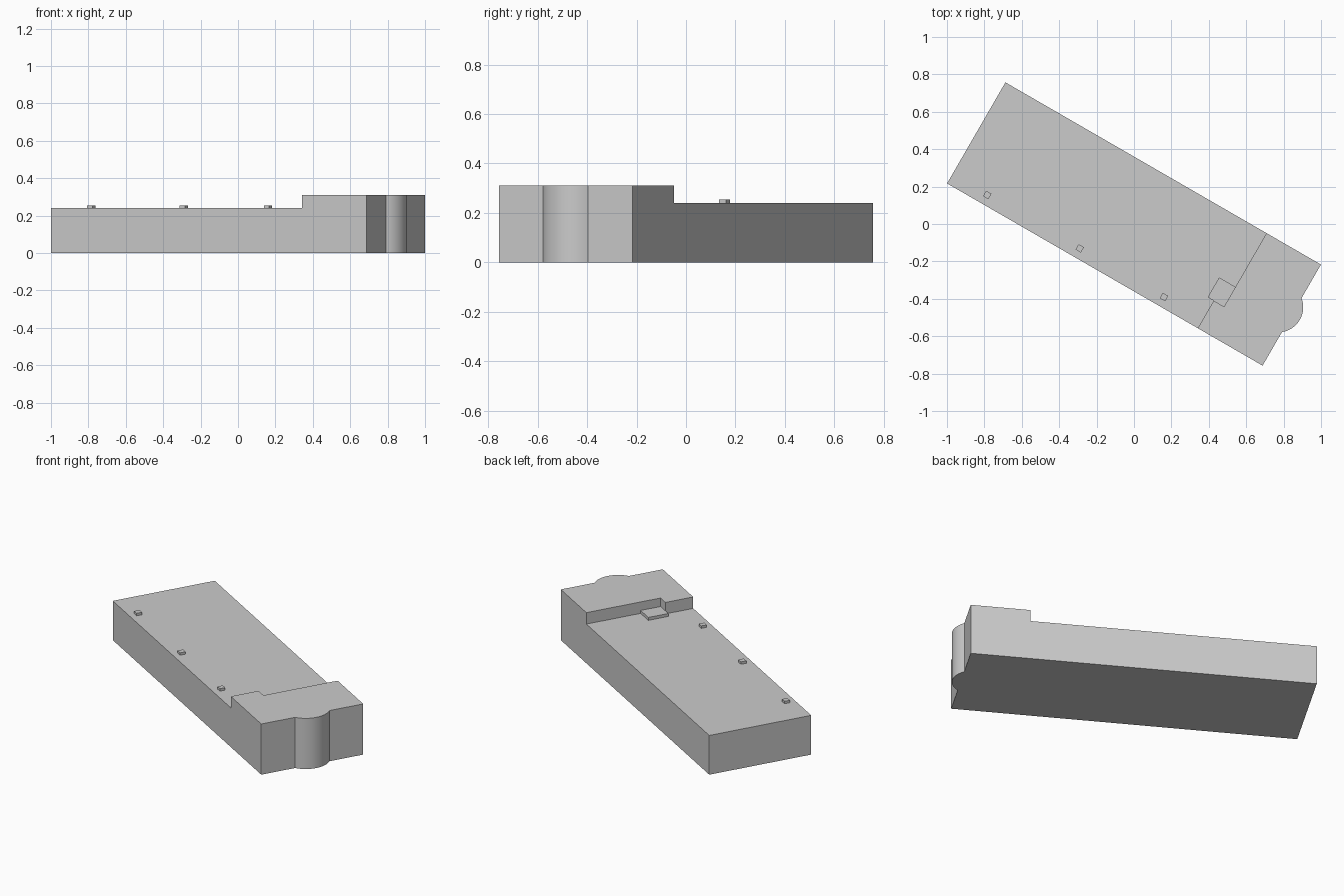
import bpy, bmesh
from math import radians, sin, cos, asin
from mathutils import Matrix

if "Cube" in bpy.data.objects:
    bpy.data.objects.remove(bpy.data.objects["Cube"])

TURN = Matrix.Rotation(radians(-30), 4, 'Z')   # whole building is turned in plan
U, V = 0.974, 0.312                            # half length, half width
DECK, TOP = 0.24, 0.31                         # low roof and high roof


def prism(name, outline, z0, z1):
    """Extrude a counter-clockwise plan outline from z0 to z1."""
    bm = bmesh.new()
    face = bm.faces.new([bm.verts.new((x, y, z0)) for x, y in outline])
    new = bmesh.ops.extrude_face_region(bm, geom=[face])["geom"]
    verts = [g for g in new if isinstance(g, bmesh.types.BMVert)]
    bmesh.ops.translate(bm, verts=verts, vec=(0, 0, z1 - z0))
    bmesh.ops.recalc_face_normals(bm, faces=bm.faces)
    bm.transform(TURN)
    mesh = bpy.data.meshes.new(name)
    bm.to_mesh(mesh)
    bm.free()
    obj = bpy.data.objects.new(name, mesh)
    bpy.context.collection.objects.link(obj)
    return obj


def rect(u0, u1, v0, v1):
    return [(u0, v0), (u1, v0), (u1, v1), (u0, v1)]


# Rounded bay on the tall end
half, bulge, steps = 0.105, 0.05, 12
radius = (half ** 2 + bulge ** 2) / (2 * bulge)
sweep = asin(half / radius)
angles = [sweep * (2 * i / steps - 1) for i in range(steps + 1)]
bay = [(U + bulge - radius + radius * cos(a), radius * sin(a)) for a in angles]

# Main building, full height
building = prism("building", [(-U, -V), (U, -V)] + bay + [(U, V), (-U, V)], 0, TOP)

# Cut away the upper storey above the low roof, leaving a stepped wall
cutter = prism("roof_cutter", [(-1.2, -0.5), (0.574, -0.5), (0.574, -0.142),
                               (0.638, -0.142), (0.638, 0.5), (-1.2, 0.5)], DECK, 0.6)
cutter.hide_render = True
mod = building.modifiers.new("low_roof", 'BOOLEAN')
mod.operation, mod.solver, mod.object = 'DIFFERENCE', 'EXACT', cutter
bpy.context.view_layer.objects.active = building
building.select_set(True)
bpy.ops.object.modifier_apply(modifier=mod.name)
bpy.data.objects.remove(cutter)
bpy.ops.object.shade_smooth_by_angle(angle=radians(25))

# Door pad tucked in the corner of the stepped wall
prism("roof_pad", rect(0.537, 0.638, -0.142, -0.02), DECK, DECK + 0.018)

# Row of small roof vents
for i, u in enumerate((-0.757, -0.186, 0.334)):
    s = 0.0165
    prism(f"roof_vent_{i + 1}", rect(u - s, u + s, -0.258 - s, -0.258 + s), DECK, DECK + 0.015)
